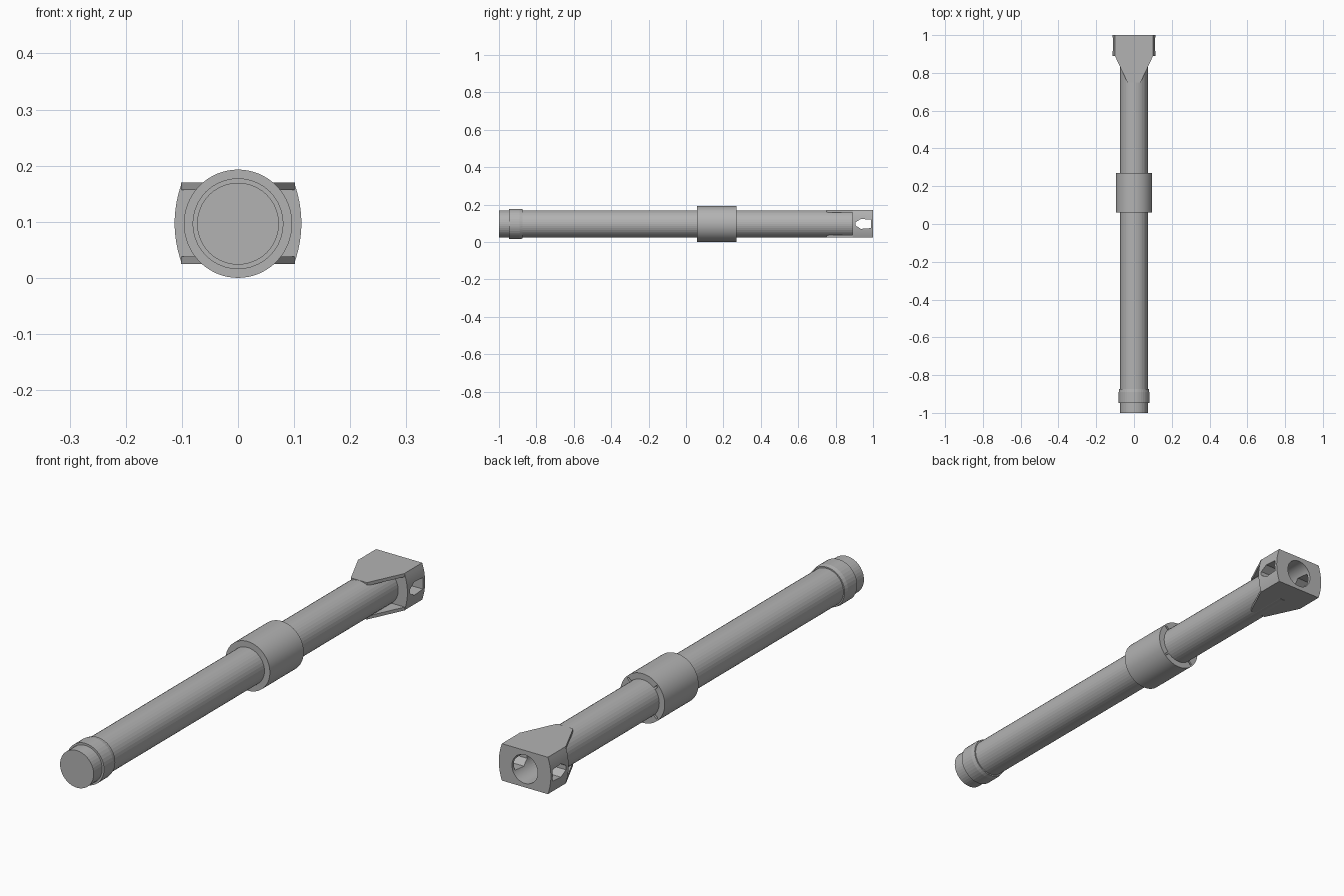
import bpy, math

if "Cube" in bpy.data.objects:
    bpy.data.objects.remove(bpy.data.objects["Cube"])

CZ = 0.0965  # height of the tube axis

metal = bpy.data.materials.new("grey metal")
metal.diffuse_color = (0.45, 0.45, 0.45, 1)
metal.use_nodes = True
metal.node_tree.nodes["Principled BSDF"].inputs["Base Color"].default_value = metal.diffuse_color


def make(name, verts, faces):
    me = bpy.data.meshes.new(name)
    me.from_pydata(verts, [], faces)
    me.materials.append(metal)
    ob = bpy.data.objects.new(name, me)
    bpy.context.collection.objects.link(ob)
    return ob


def lathe(name, profile, n, closed=False):
    """Revolve (radius, y) points around the tube axis."""
    verts = [(r * math.cos(2 * math.pi * i / n), y, CZ + r * math.sin(2 * math.pi * i / n))
             for r, y in profile for i in range(n)]
    rows = len(profile)
    faces = []
    for k in range(rows if closed else rows - 1):
        a, b = k * n, ((k + 1) % rows) * n
        faces += [(a + i, b + i, b + (i + 1) % n, a + (i + 1) % n) for i in range(n)]
    if not closed:
        faces += [tuple(range(n)), tuple(reversed(range((rows - 1) * n, rows * n)))]
    return make(name, verts, faces)


def prism(name, pts, place, lo, hi):
    """Extrude a 2D outline; place(a, b, h) gives the 3D point."""
    n = len(pts)
    verts = [place(a, b, h) for h in (lo, hi) for a, b in pts]
    faces = [tuple(reversed(range(n))), tuple(range(n, 2 * n))]
    faces += [(i, (i + 1) % n, n + (i + 1) % n, n + i) for i in range(n)]
    return make(name, verts, faces)


def fix_normals(ob):
    import bmesh
    bm = bmesh.new()
    bm.from_mesh(ob.data)
    bmesh.ops.recalc_face_normals(bm, faces=bm.faces)
    bm.to_mesh(ob.data)
    bm.free()


def cut(ob, cutter):
    m = ob.modifiers.new("cut", 'BOOLEAN')
    m.operation = 'DIFFERENCE'
    m.solver = 'EXACT'
    m.object = cutter
    bpy.context.view_layer.objects.active = ob
    bpy.ops.object.modifier_apply(modifier=m.name)


# Long tube with the stepped ring at the front end
tube = lathe("tube", [(0.073, -1.0), (0.073, -0.947), (0.081, -0.947), (0.081, -0.89),
                      (0.078, -0.873), (0.073, -0.873), (0.073, 0.9)], 40)

# Collar round the middle
collar = lathe("collar", [(0.07, 0.06), (0.0965, 0.06), (0.0965, 0.27), (0.07, 0.27)], 64, True)

# Block at the rear end, with bowed sides
side = [(0.100 + 0.013 * (1 - t * t), CZ + 0.001 + 0.0725 * t)
        for t in [i / 6 - 1 for i in range(13)]]
outline = side + [(-x, z) for x, z in reversed(side)]
block = prism("rear_block", outline, lambda a, b, h: (a, h, b), 0.89, 1.0)

# Tapered plates above and below the tube
taper = [(-0.035, 0.75), (0.035, 0.75), (0.102, 0.892), (-0.102, 0.892)]
plates = [prism("top_plate", taper, lambda a, b, h: (a, b, h), 0.157, 0.17),
          prism("bottom_plate", taper, lambda a, b, h: (a, b, h), 0.025, 0.038)]

# Cutters for the bore and the side ports
bore = lathe("bore_cutter", [(0.056, 0.3), (0.056, 1.1)], 40)
port_shape = [(0.906, 0.088), (0.935, 0.070), (0.988, 0.074),
              (0.988, 0.119), (0.935, 0.123), (0.906, 0.105)]
port = prism("port_cutter", port_shape, lambda a, b, h: (h, a, b), -0.2, 0.2)

# Narrow slots in the rear face of the collar
slots = []
for ang in (45, 135, 225, 315):
    c, s = math.cos(math.radians(ang)), math.sin(math.radians(ang))
    bar = [(0.06, -0.004), (0.09, -0.004), (0.09, 0.004), (0.06, 0.004)]
    pts = [(a * c - b * s, CZ + a * s + b * c) for a, b in bar]
    slots.append(prism("slot_cutter", pts, lambda a, b, h: (a, h, b), 0.255, 0.3))

for ob in [tube, collar, block, bore, port] + plates + slots:
    fix_normals(ob)
cut(tube, bore)
cut(block, bore)
cut(block, port)
for sl in slots:
    cut(collar, sl)
for c in [bore, port] + slots:
    bpy.data.objects.remove(c, do_unlink=True)

# Smooth only the collar and the bowed block; the tube stays faceted
for ob in (collar, block):
    bpy.ops.object.select_all(action='DESELECT')
    ob.select_set(True)
    bpy.context.view_layer.objects.active = ob
    bpy.ops.object.shade_smooth_by_angle(angle=math.radians(30))
